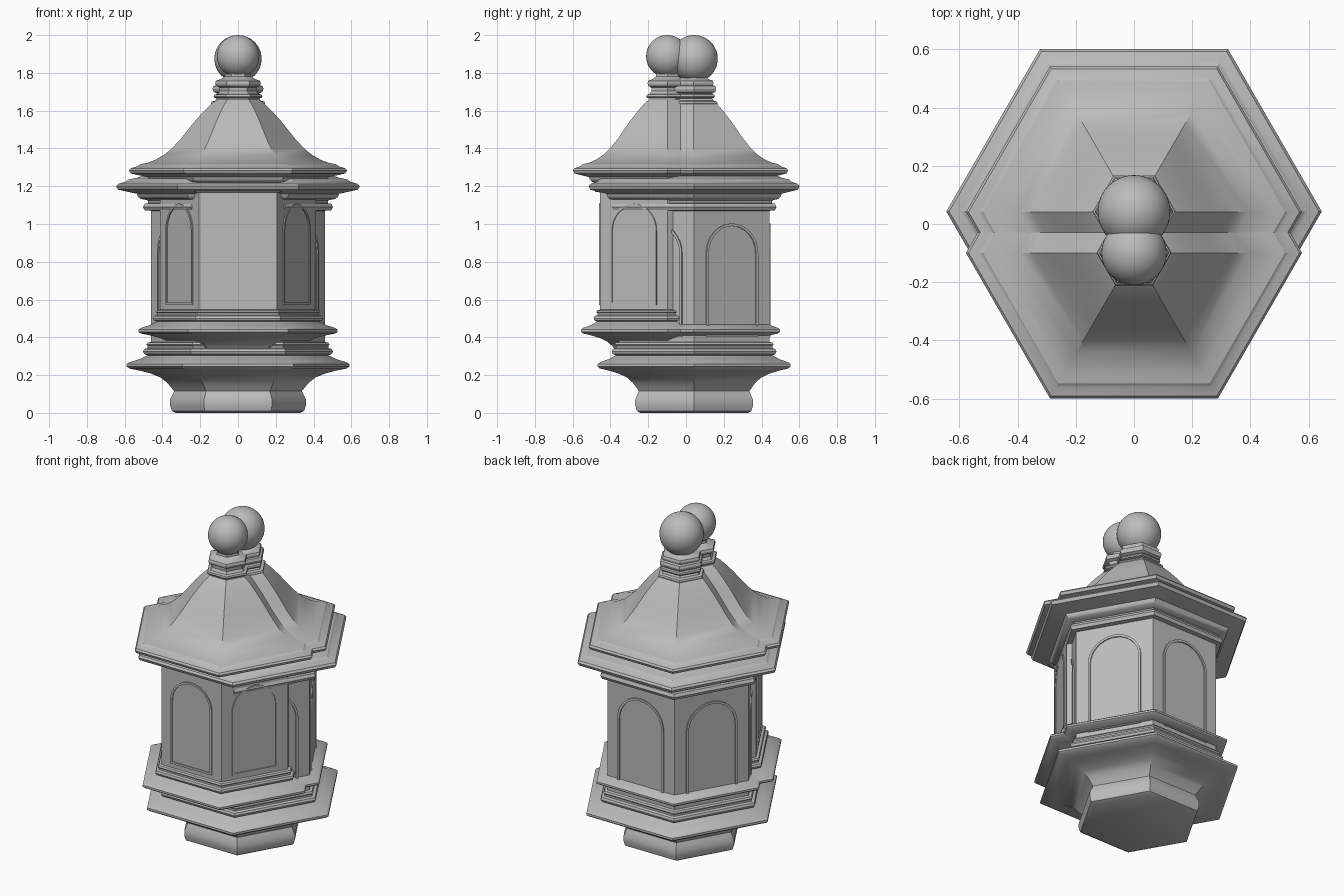
import bpy, bmesh, math
from mathutils import Vector

if "Cube" in bpy.data.objects:
    bpy.data.objects.remove(bpy.data.objects["Cube"])

stone = bpy.data.materials.new("grey_stone")
stone.use_nodes = True
stone.diffuse_color = (0.5, 0.5, 0.5, 1)
stone.node_tree.nodes["Principled BSDF"].inputs["Base Color"].default_value = (0.5, 0.5, 0.5, 1)

SIDES = 6
WALL = 0.46                                   # corner radius of the walls
APOTHEM = WALL * math.cos(math.pi / SIDES)

# Outlines as (corner radius, height)
BASE = [(.33, 0), (.35, .01), (.36, .04), (.36, .07), (.345, .1), (.338, .115),
        (.35, .13), (.375, .16), (.41, .187), (.46, .208), (.52, .224), (.575, .235),
        (.59, .245), (.59, .258), (.575, .268), (.52, .285), (.48, .305),
        (.497, .312), (.503, .325), (.497, .338), (.478, .343), (.478, .355),
        (.485, .362), (.478, .372), (WALL, .376)]
CORNICE = [(WALL, 1.07), (.493, 1.072), (.503, 1.09), (.493, 1.108), (.475, 1.11),
           (.478, 1.125), (.515, 1.133), (.53, 1.145), (.535, 1.16), (.59, 1.172),
           (.635, 1.182), (.645, 1.2), (.635, 1.212), (.595, 1.224)]
ROOF = [(.58, 1.236), (.535, 1.245), (.49, 1.262), (.44, 1.29), (.39, 1.331),
        (.34, 1.385), (.296, 1.44), (.25, 1.497), (.2, 1.552), (.16, 1.592), (.125, 1.618)]
NECK = [(.125, 1.625), (.14, 1.63), (.144, 1.638), (.14, 1.648), (.12, 1.653),
        (.108, 1.67), (.11, 1.69), (.13, 1.7), (.135, 1.715), (.13, 1.73),
        (.105, 1.738), (.078, 1.755), (.075, 1.775), (.085, 1.8)]


def finish(bm, name, scale, y):
    """Scale about the shared top point and move into place."""
    bmesh.ops.recalc_face_normals(bm, faces=bm.faces)
    for v in bm.verts:
        v.co = Vector((v.co.x * scale, v.co.y * scale + y, 2 - (2 - v.co.z) * scale))
    mesh = bpy.data.meshes.new(name)
    bm.to_mesh(mesh)
    bm.free()
    obj = bpy.data.objects.new(name, mesh)
    bpy.context.collection.objects.link(obj)
    mesh.materials.append(stone)
    bpy.ops.object.select_all(action='DESELECT')
    obj.select_set(True)
    bpy.context.view_layer.objects.active = obj
    bpy.ops.object.shade_smooth_by_angle(angle=math.radians(32))


def hexagonal(name, outline, scale, y):
    bm = bmesh.new()
    rings = [[bm.verts.new((r * math.cos(math.tau * i / SIDES),
                            r * math.sin(math.tau * i / SIDES), z))
              for i in range(SIDES)] for r, z in outline]
    for low, high in zip(rings, rings[1:]):
        for i in range(SIDES):
            j = (i + 1) % SIDES
            bm.faces.new((low[i], low[j], high[j], high[i]))
    bm.faces.new(rings[0])
    bm.faces.new(rings[-1])
    finish(bm, name, scale, y)


def arch(half, bottom, spring, steps=16):
    """Closed arched outline as (across, height)."""
    top = [(half * math.cos(math.pi * k / steps), spring + half * math.sin(math.pi * k / steps))
           for k in range(steps + 1)]
    return [(half, bottom)] + top + [(-half, bottom)]


def window_frames(name, scale, y):
    bm = bmesh.new()
    outer, inner = arch(.158, .405, .845), arch(.144, .419, .845)
    for side in range(SIDES):
        a = math.tau * (side + .5) / SIDES
        out, across = Vector((math.cos(a), math.sin(a), 0)), Vector((-math.sin(a), math.cos(a), 0))
        loops = []
        for shape, depth in ((outer, -.004), (outer, .007), (inner, .007), (inner, -.004)):
            loops.append([bm.verts.new(out * (APOTHEM + depth) + across * u + Vector((0, 0, z)))
                          for u, z in shape])
        n = len(outer)
        for k in range(4):
            p, q = loops[k], loops[(k + 1) % 4]
            for i in range(n):
                j = (i + 1) % n
                bm.faces.new((p[i], p[j], q[j], q[i]))
    finish(bm, name, scale, y)


def ball(name, scale, y):
    bm = bmesh.new()
    bmesh.ops.create_uvsphere(bm, u_segments=40, v_segments=24, radius=.125)
    bmesh.ops.translate(bm, verts=bm.verts, vec=(0, 0, 1.875))
    finish(bm, name, scale, y)


def lantern(label, scale, y):
    hexagonal(label + "_base", BASE, scale, y)
    hexagonal(label + "_walls", [BASE[-1], CORNICE[0]], scale, y)
    hexagonal(label + "_cornice", CORNICE + ROOF[:1], scale, y)
    hexagonal(label + "_roof", ROOF, scale, y)
    hexagonal(label + "_neck", NECK, scale, y)
    window_frames(label + "_window_frames", scale, y)
    ball(label + "_ball", scale, y)


# Large lantern, a smaller one nested in it, and its twin shifted forward
lantern("rear", 1.0, .043)
lantern("inner", .895, .041)
lantern("front", .895, -.099)
